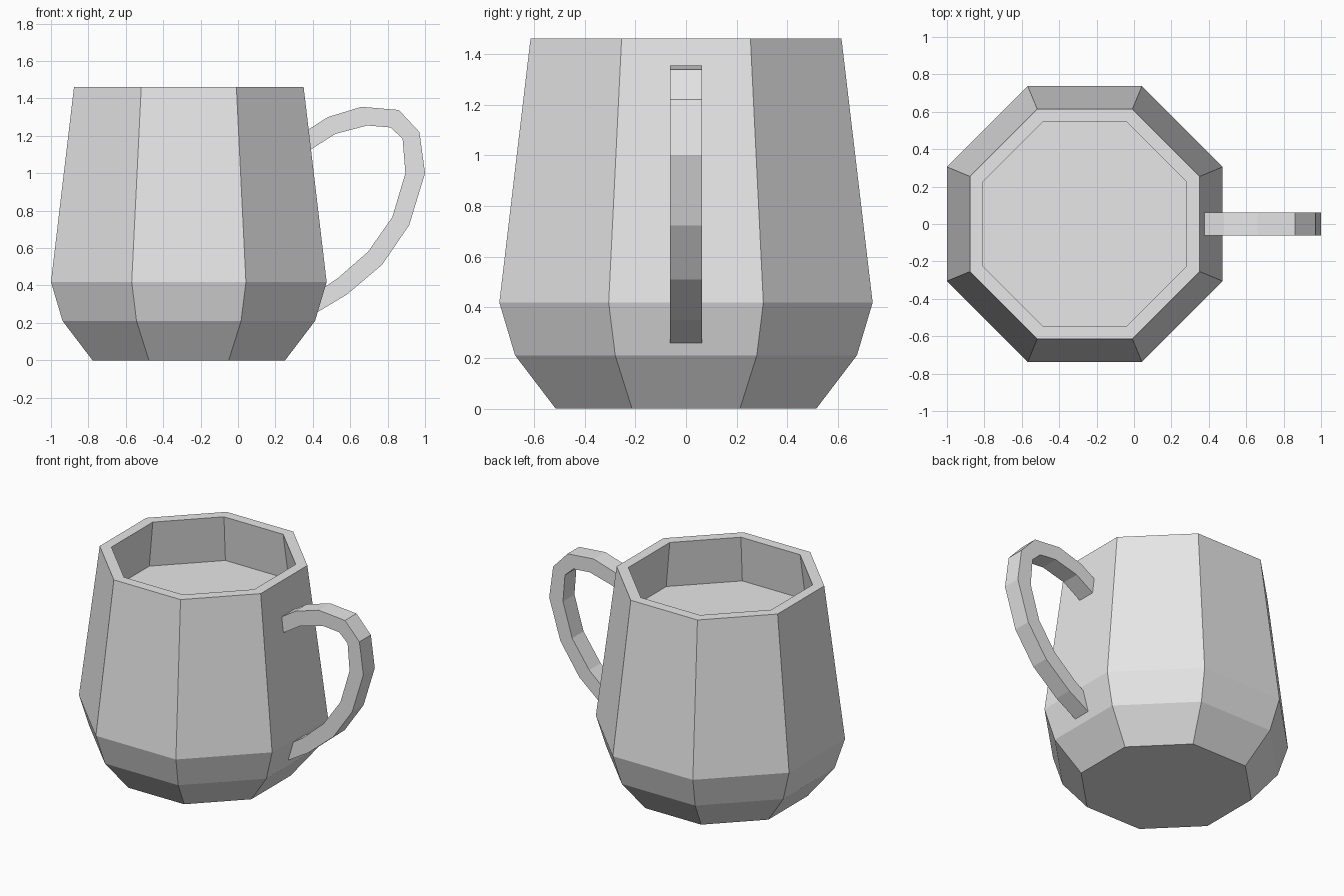
import bpy, bmesh, math

SIDES = 8
CENTRE_X = -0.263
HANDLE_HALF = 0.0625

cube = bpy.data.objects.get("Cube")
if cube:
    bpy.data.objects.remove(cube, do_unlink=True)

clay = bpy.data.materials.new("plain_grey")
clay.use_nodes = True
clay.diffuse_color = (0.8, 0.8, 0.8, 1)
clay.node_tree.nodes["Principled BSDF"].inputs["Base Color"].default_value = (0.8, 0.8, 0.8, 1)


def finish(name, bm):
    """Turn a bmesh into a flat shaded object."""
    bmesh.ops.recalc_face_normals(bm, faces=bm.faces)
    mesh = bpy.data.meshes.new(name)
    bm.to_mesh(mesh)
    bm.free()
    mesh.materials.append(clay)
    obj = bpy.data.objects.new(name, mesh)
    bpy.context.collection.objects.link(obj)
    return obj


def bridge(bm, loops):
    """Join successive closed loops with quads and cap both ends."""
    for a, b in zip(loops, loops[1:]):
        for i in range(len(a)):
            j = (i + 1) % len(a)
            bm.faces.new((a[i], a[j], b[j], b[i]))
    bm.faces.new(loops[0])
    bm.faces.new(loops[-1])


# Mug body: eight-sided profile (distance to flat side, height), ending in the inner floor
profile = [(0.515, 0), (0.675, 0.21), (0.737, 0.418), (0.614, 1.46),
           (0.545, 1.46), (0.583, 1.14)]
bm = bmesh.new()
rings = []
for apothem, z in profile:
    r = apothem / math.cos(math.pi / SIDES)
    angles = [(i + 0.5) * math.tau / SIDES for i in range(SIDES)]
    rings.append([bm.verts.new((CENTRE_X + r * math.cos(a), r * math.sin(a), z)) for a in angles])
bridge(bm, rings)
finish("mug_body", bm)

# Handle: rectangular bar swept through paired outer and inner edge points (x, z)
outer = [(0.34, 1.21), (0.48, 1.30), (0.66, 1.355), (0.86, 1.338), (0.97, 1.22),
         (1.0, 1.0), (0.915, 0.722), (0.77, 0.51), (0.58, 0.35), (0.38, 0.23)]
inner = [(0.34, 1.095), (0.52, 1.21), (0.69, 1.255), (0.815, 1.245), (0.88, 1.185),
         (0.895, 1.0), (0.825, 0.765), (0.695, 0.58), (0.535, 0.44), (0.38, 0.335)]
bm = bmesh.new()
sections = []
for (xo, zo), (xi, zi) in zip(outer, inner):
    corners = [(xo, -HANDLE_HALF, zo), (xo, HANDLE_HALF, zo),
               (xi, HANDLE_HALF, zi), (xi, -HANDLE_HALF, zi)]
    sections.append([bm.verts.new(c) for c in corners])
bridge(bm, sections)
finish("handle", bm)
